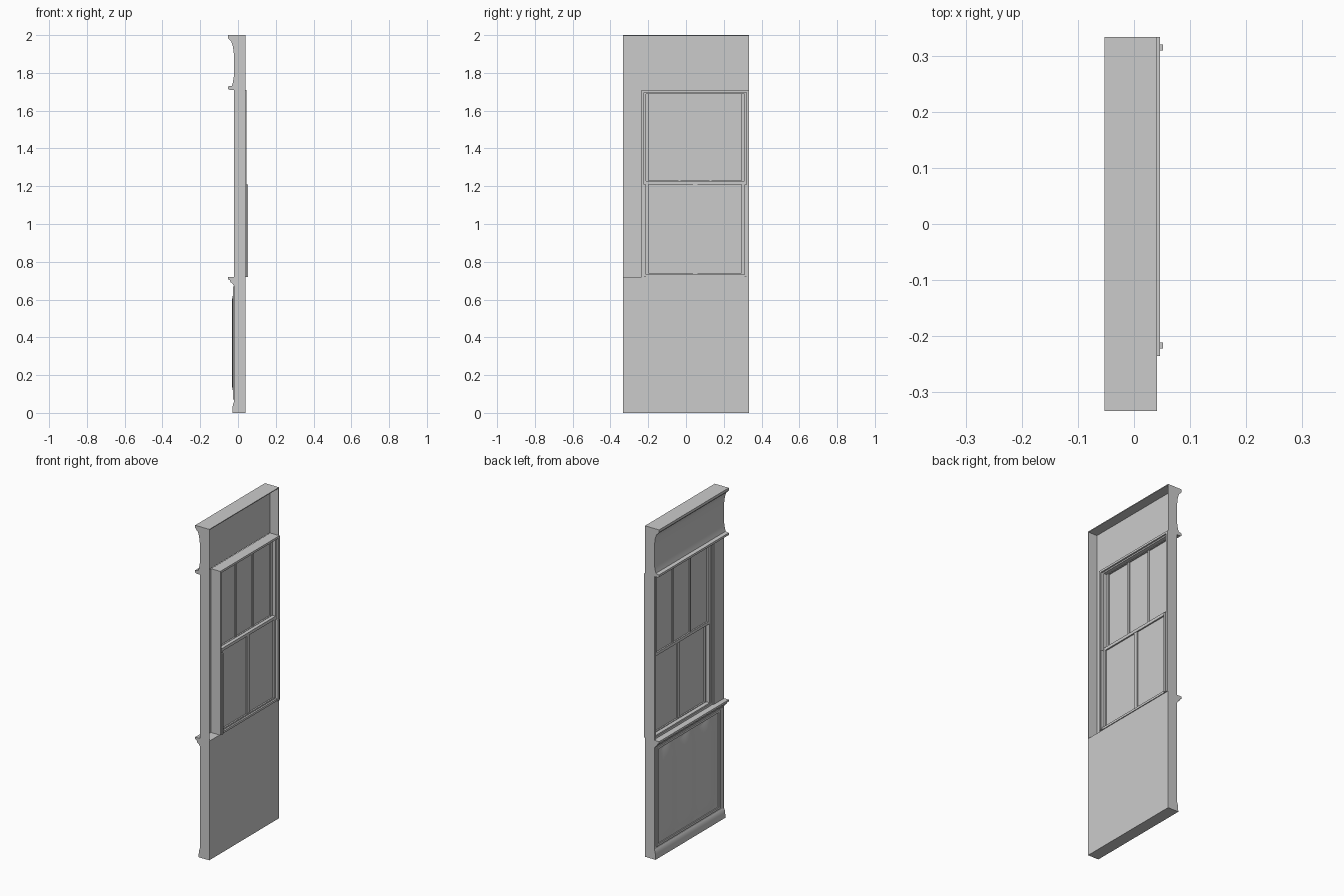
import bpy, bmesh, math

cube = bpy.data.objects.get("Cube")
if cube:
    bpy.data.objects.remove(cube, do_unlink=True)

grey = bpy.data.materials.new("plain grey")
grey.use_nodes = True
grey.diffuse_color = (0.6, 0.6, 0.6, 1)
grey.node_tree.nodes["Principled BSDF"].inputs["Base Color"].default_value = (0.6, 0.6, 0.6, 1)

END = 0.333          # half width of the wall bay
FRONT, BACK = -0.022, 0.041
SILL, HEAD = 0.72, 1.71


def finish(name, bm):
    bmesh.ops.recalc_face_normals(bm, faces=bm.faces)
    mesh = bpy.data.meshes.new(name)
    bm.to_mesh(mesh)
    bm.free()
    mesh.materials.append(grey)
    ob = bpy.data.objects.new(name, mesh)
    bpy.context.collection.objects.link(ob)
    return ob


def add_box(bm, x0, x1, y0, y1, z0, z1):
    verts = bmesh.ops.create_cube(bm, size=1)["verts"]
    for v in verts:
        v.co = (x1 if v.co.x > 0 else x0, y1 if v.co.y > 0 else y0, z1 if v.co.z > 0 else z0)


def box(name, *bounds):
    bm = bmesh.new()
    add_box(bm, *bounds)
    return finish(name, bm)


def frame(name, x0, x1, y0, y1, z0, z1, w):
    """Rectangular frame of four bars in the wall plane."""
    bm = bmesh.new()
    add_box(bm, x0, x1, y0, y0 + w, z0, z1)
    add_box(bm, x0, x1, y1 - w, y1, z0, z1)
    add_box(bm, x0, x1, y0 + w, y1 - w, z0, z0 + w)
    add_box(bm, x0, x1, y0 + w, y1 - w, z1 - w, z1)
    return finish(name, bm)


def moulding(name, profile):
    """Profile in x and z, run along the whole width."""
    bm = bmesh.new()
    face = bm.faces.new([bm.verts.new((x, -END, z)) for x, z in profile])
    new = bmesh.ops.extrude_face_region(bm, geom=[face])["geom"]
    bmesh.ops.translate(bm, vec=(0, 2 * END, 0),
                        verts=[g for g in new if isinstance(g, bmesh.types.BMVert)])
    return finish(name, bm)


# End caps, top board and the closed box under the window
box("right_end_cap", FRONT, BACK, -END, -END + 0.003, 0, 2)
box("left_end_cap", FRONT, BACK, END - 0.003, END, 0, 2)
box("top_board", FRONT, BACK, -END, END, 1.995, 2)
box("lower_wall", -0.02, BACK, -END, END, 0, SILL)

# Frieze with cornice and window hood, open behind
moulding("frieze", [(-0.053, 2), (-0.053, 1.985), (-0.046, 1.975), (-0.035, 1.965),
                    (-0.027, 1.94), (FRONT, 1.9), (FRONT, 1.78), (-0.027, 1.75),
                    (-0.032, 1.732), (-0.053, 1.728), (-0.053, 1.715), (-0.045, HEAD),
                    (-0.018, HEAD), (-0.018, 2)])
moulding("window_sill", [(-0.053, SILL), (-0.053, 0.708), (-0.043, 0.702), (-0.04, 0.692),
                         (-0.03, 0.685), (-0.02, 0.67), (-0.02, SILL)])
moulding("baseboard", [(-0.019, 0), (-0.03, 0), (-0.029, 0.03), (-0.025, 0.05), (-0.019, 0.06)])

# Front posts beside the opening
box("right_post", FRONT, -0.017, -END, -0.235, SILL, HEAD)
box("left_post", FRONT, -0.017, 0.318, END, SILL, HEAD)

# Raised panel border under the window
frame("panel_border", -0.026, -0.018, -0.29, 0.315, 0.07, 0.67, 0.014)

# Rippled panel with scalloped top and bottom
bm = bmesh.new()
bmesh.ops.create_grid(bm, x_segments=40, y_segments=12, size=1)
for v in bm.verts:
    a, b = v.co.x, v.co.y
    wave = math.cos(a * 3 * math.pi)
    edge = min(1, 6 * (1 - abs(a)), 6 * (1 - abs(b)))
    v.co = (-0.02 - edge * (0.008 + 0.003 * wave),
            0.012 + a * 0.28,
            0.37 + b * (0.272 + 0.009 * wave))
panel = finish("rippled_panel", bm)

# Window box and stepped lining
frame("window_box", -0.016, 0.046, -0.235, END, SILL, HEAD, 0.013)
frame("window_lining", -0.011, 0.036, -0.222, 0.32, 0.725, 1.7, 0.011)
for side, y in (("right", -0.222), ("left", 0.309)):
    box(side + "_sash_stop", 0.036, 0.052, y, y + 0.011, SILL, 1.21)


def sash(name, x0, x1, z0, z1, bars, bar_width):
    y0, y1, w = -0.216, 0.312, 0.018
    frame(name + "_sash", x0, x1, y0, y1, z0, z1, w)
    mid = (x0 + x1) / 2
    box(name + "_glass", mid - 0.002, mid + 0.002, y0 + w, y1 - w, z0 + w, z1 - w)
    for i, y in enumerate(bars):
        box(f"{name}_bar_{i + 1}", x0 + 0.002, x1 - 0.002,
            y - bar_width / 2, y + bar_width / 2, z0 + w, z1 - w)


# Sliding sashes
sash("upper", -0.008, 0.013, 1.212, 1.705, (-0.035, 0.13), 0.012)
sash("lower", 0.013, 0.034, 0.722, 1.228, (0.05,), 0.024)

# Smooth shading on curved parts
for ob in bpy.context.selected_objects:
    ob.select_set(False)
for name in ("frieze", "window_sill", "baseboard", "rippled_panel"):
    ob = bpy.data.objects[name]
    ob.select_set(True)
    bpy.context.view_layer.objects.active = ob
bpy.ops.object.shade_smooth_by_angle(angle=math.radians(30))

# Face the rippled panel outwards
if panel.data.polygons[0].normal.x > 0:
    panel.data.flip_normals()
